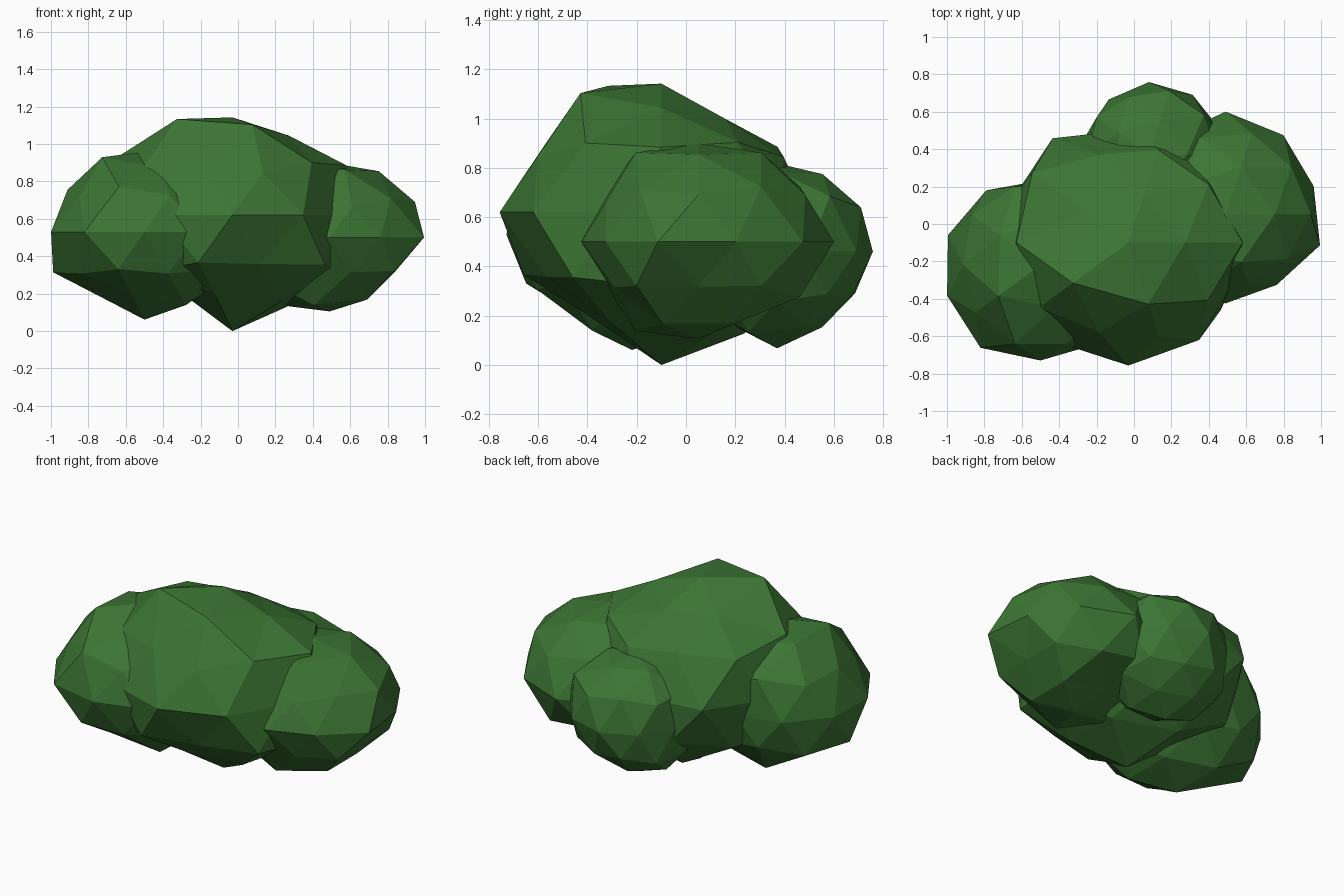
import bpy, bmesh, math

# One flat leaf colour
leaf = bpy.data.materials.new("leaf green")
leaf.diffuse_color = (0.045, 0.178, 0.034, 1)


def clump(name, centre, width, height, tweaks):
    """Low-poly icosphere; tweaks push single corners in or out.
    Key: (level -3..3 from bottom pole to top pole, azimuth in degrees)."""
    bm = bmesh.new()
    bmesh.ops.create_icosphere(bm, subdivisions=2, radius=1)
    for v in bm.verts:
        az = round(math.degrees(math.atan2(v.co.y, v.co.x))) % 360
        a = abs(v.co.z)
        level = 3 if a > 0.95 else 2 if a > 0.7 else 1 if a > 0.2 else 0
        level = int(math.copysign(level, v.co.z)) if level else 0
        if abs(level) == 3:
            az = 0
        k = tweaks.get((level, az), 1.0)
        v.co = (centre[0] + v.co.x * width * k,
                centre[1] + v.co.y * width * k,
                centre[2] + v.co.z * height * k)
    me = bpy.data.meshes.new(name)
    bm.to_mesh(me)
    bm.free()
    me.materials.append(leaf)
    ob = bpy.data.objects.new(name, me)
    bpy.context.collection.objects.link(ob)


# Large middle clump
clump("main_clump", (-0.03, -0.10, 0.62), 0.67, 0.58, {
    (3, 0): 0.90, (-3, 0): 1.07,
    (2, 288): 0.98, (2, 216): 1.04, (2, 72): 0.77, (2, 0): 0.86, (2, 144): 0.82,
    (1, 0): 1.02, (1, 36): 0.93, (1, 72): 0.87, (1, 108): 0.87,
    (1, 144): 1.06, (1, 180): 1.05, (1, 216): 0.98, (1, 324): 0.92,
    (1, 252): 0.88, (1, 288): 0.88,
    (0, 18): 0.90, (0, 54): 0.90, (0, 90): 0.90, (0, 126): 1.03,
    (0, 270): 0.98, (0, 306): 0.96, (0, 342): 0.90, (0, 234): 0.98,
    (-1, 288): 0.86, (-1, 324): 1.02, (-1, 252): 0.98,
    (-2, 324): 0.93, (-2, 180): 0.82, (-2, 252): 0.86,
})

# Left clump
clump("left_clump", (-0.50, -0.22, 0.53), 0.52, 0.46, {
    (3, 0): 0.93, (-3, 0): 1.02,
    (2, 144): 0.98, (2, 216): 1.02, (2, 288): 0.88,
    (1, 180): 0.93, (1, 216): 0.92, (1, 144): 0.98, (1, 288): 0.95, (1, 324): 0.92,
    (0, 90): 0.87, (0, 126): 0.95, (0, 234): 1.05, (0, 270): 0.98, (0, 198): 1.01,
    (-1, 180): 1.05, (-1, 216): 0.92, (-1, 252): 0.97, (-1, 288): 0.92,
    (-1, 108): 0.93, (-1, 72): 0.92, (-2, 180): 0.88, (-2, 252): 0.84,
})

# Right clump
clump("right_clump", (0.49, 0.05, 0.50), 0.51, 0.425, {
    (3, 0): 0.94, (-3, 0): 0.93, (2, 0): 0.98,
    (1, 288): 0.86, (1, 324): 0.93, (1, 252): 0.9,
    (0, 18): 0.97, (0, 342): 1.04, (0, 54): 1.03, (0, 90): 1.08,
    (0, 306): 0.91, (0, 270): 0.93,
    (-2, 36): 0.92, (-2, 324): 0.92, (-2, 108): 0.84,
    (-1, 0): 0.81, (-1, 324): 0.94, (-1, 36): 0.95, (-1, 288): 0.83, (-1, 252): 0.88,
})

# Small back clump
clump("back_clump", (0.08, 0.37, 0.46), 0.385, 0.385, {
    (3, 0): 0.93, (-3, 0): 1.02, (0, 90): 1.01, (0, 54): 1.03, (0, 126): 0.95,
    (0, 18): 1.06, (0, 162): 0.91, (1, 72): 1.04, (1, 36): 1.11, (1, 0): 1.04,
    (2, 72): 0.96, (-2, 108): 0.94, (-2, 36): 0.95, (-2, 252): 0.92,
    (-1, 108): 0.97, (-1, 72): 0.95,
})
